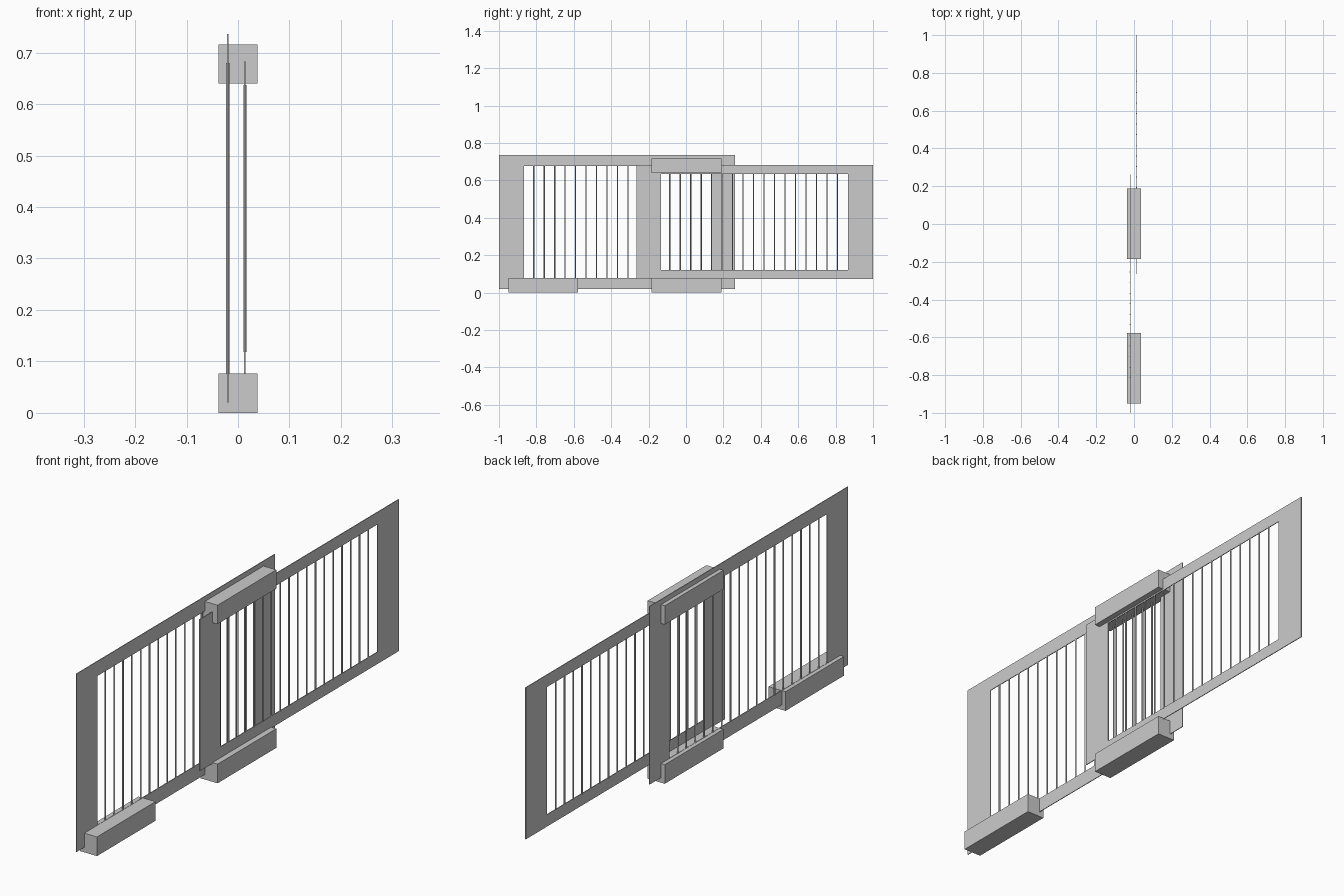
import bpy, bmesh

if "Cube" in bpy.data.objects:
    bpy.data.objects.remove(bpy.data.objects["Cube"])

FRAME_T = 0.003   # sheet thickness of the gate frames
BAR_R = 0.003


def new_object(name, bm):
    bmesh.ops.recalc_face_normals(bm, faces=bm.faces)
    mesh = bpy.data.meshes.new(name)
    bm.to_mesh(mesh)
    bm.free()
    ob = bpy.data.objects.new(name, mesh)
    bpy.context.collection.objects.link(ob)
    return ob


def box(name, y0, y1, z0, z1, half_x=0.038):
    bm = bmesh.new()
    bmesh.ops.create_cube(bm, size=1)
    for v in bm.verts:
        v.co.x *= 2 * half_x
        v.co.y = (y0 + y1) / 2 + v.co.y * (y1 - y0)
        v.co.z = (z0 + z1) / 2 + v.co.z * (z1 - z0)
    return new_object(name, bm)


def frame(name, x, outer, inner):
    # flat rectangular ring in the yz plane, thickened evenly
    bm = bmesh.new()
    rings = []
    for y0, y1, z0, z1 in (outer, inner):
        rings.append([bm.verts.new((x, y, z)) for y, z in
                      ((y0, z0), (y1, z0), (y1, z1), (y0, z1))])
    o, i = rings
    for k in range(4):
        n = (k + 1) % 4
        bm.faces.new((o[k], o[n], i[n], i[k]))
    ob = new_object(name, bm)
    mod = ob.modifiers.new("thickness", 'SOLIDIFY')
    mod.thickness = FRAME_T
    mod.offset = 0
    return ob


def bars(name, x, y_mid, z0, z1, count=17, pitch=0.056):
    for k in range(count):
        y = y_mid + (k - (count - 1) / 2) * pitch
        bpy.ops.mesh.primitive_cylinder_add(
            vertices=12, radius=BAR_R, depth=z1 - z0,
            location=(x, y, (z0 + z1) / 2))
        bpy.context.object.name = f"{name}_{k + 1}"
        bpy.ops.object.shade_smooth_by_angle()


# larger gate panel
frame("large_panel_frame", -0.02, (-1, 0.262, 0.02, 0.736), (-0.866, 0.134, 0.078, 0.677))
bars("large_panel_bar", -0.02, -0.366, 0.076, 0.68)

# smaller sliding panel
frame("small_panel_frame", 0.0135, (-0.264, 1, 0.073, 0.683), (-0.134, 0.866, 0.121, 0.634))
bars("small_panel_bar", 0.0135, 0.361, 0.118, 0.637)

# guide blocks holding the panels
box("outer_foot", -0.95, -0.578, 0, 0.077)
box("lower_guide", -0.184, 0.189, 0, 0.077)
box("upper_guide", -0.184, 0.189, 0.64, 0.716)
